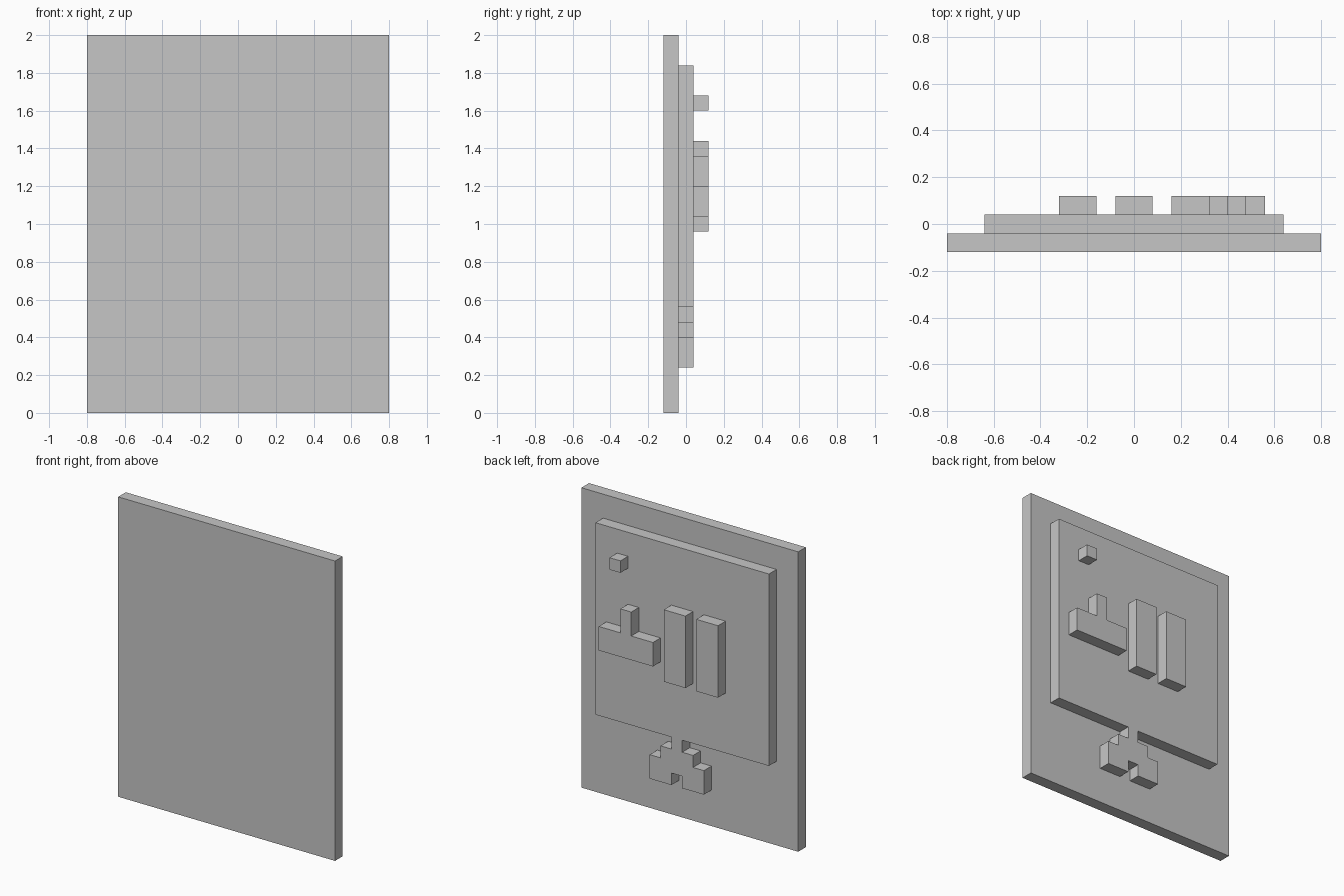
import bpy
import bmesh

if "Cube" in bpy.data.objects:
    bpy.data.objects.remove(bpy.data.objects["Cube"])

U = 0.08  # grid unit the whole relief is laid out on

grey = bpy.data.materials.new("plain grey")
grey.diffuse_color = (0.565, 0.565, 0.565, 1.0)
grey.use_nodes = True
grey.node_tree.nodes["Principled BSDF"].inputs["Base Color"].default_value = grey.diffuse_color


def slab(name, outline, layer):
    """Extrude an (x, z) outline, in grid units, one unit deep along y."""
    y0 = (layer - 1.5) * U
    bm = bmesh.new()
    face = bm.faces.new([bm.verts.new((x * U, y0, z * U)) for x, z in outline])
    out = bmesh.ops.extrude_face_region(bm, geom=[face])
    verts = [g for g in out["geom"] if isinstance(g, bmesh.types.BMVert)]
    bmesh.ops.translate(bm, verts=verts, vec=(0, U, 0))
    bmesh.ops.recalc_face_normals(bm, faces=bm.faces)
    mesh = bpy.data.meshes.new(name)
    bm.to_mesh(mesh)
    bm.free()
    mesh.materials.append(grey)
    obj = bpy.data.objects.new(name, mesh)
    bpy.context.collection.objects.link(obj)
    return obj


def rect(x0, x1, z0, z1):
    return [(x0, z0), (x1, z0), (x1, z1), (x0, z1)]


# Large backing board
slab("backing_board", rect(-10, 10, 0, 25), 0)

# Raised panel with the stepped, notched foot hanging below it
foot = [(0, 7), (0, 6), (-1, 6), (-1, 5), (-2, 5), (-2, 3), (0, 3), (0, 4)]
foot += [(1 - x, z) for x, z in reversed(foot)]  # mirrored about x = half a unit
slab("raised_panel", [(-8, 23), (-8, 7)] + foot + [(8, 7), (8, 23)], 1)

# Raised details on the panel
slab("small_block", rect(5, 6, 20, 21), 2)
slab("stemmed_block", [(2, 13), (7, 13), (7, 15), (5, 15),
                       (5, 17), (4, 17), (4, 15), (2, 15)], 2)
for i, x in enumerate((-1, -4)):
    slab(f"upright_bar_{i + 1}", rect(x, x + 2, 12, 18), 2)
